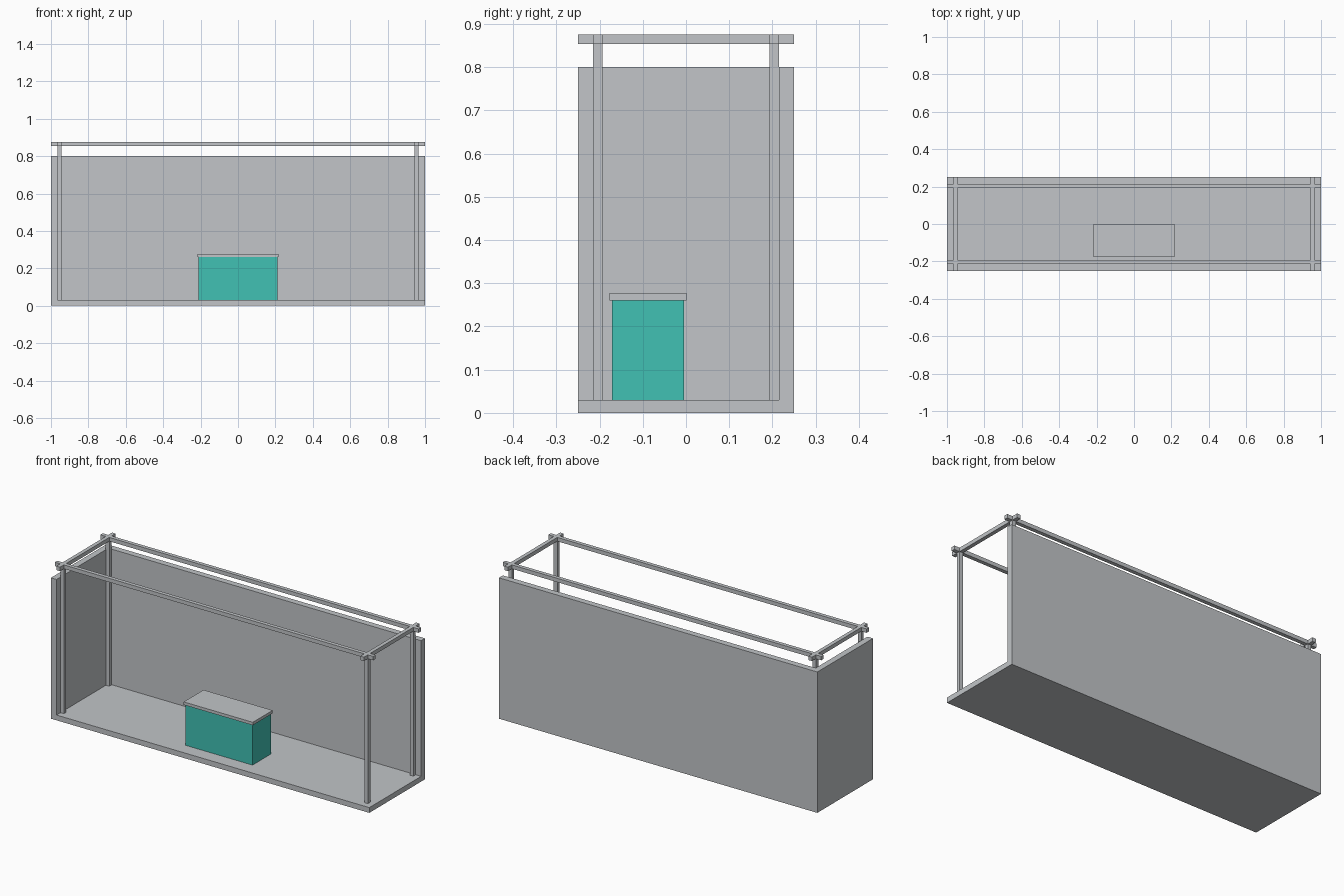
import bpy

if "Cube" in bpy.data.objects:
    bpy.data.objects.remove(bpy.data.objects["Cube"])


def material(name, rgb):
    m = bpy.data.materials.new(name)
    m.diffuse_color = (*rgb, 1.0)
    m.use_nodes = True
    m.node_tree.nodes["Principled BSDF"].inputs["Base Color"].default_value = m.diffuse_color
    return m


GREY = material("light grey", (0.539, 0.558, 0.578))
TEAL = material("teal", (0.053, 0.533, 0.456))


def box(name, x, y, z, mat=GREY):
    """Box from (min, max) ranges along each axis."""
    bpy.ops.mesh.primitive_cube_add(size=1)
    ob = bpy.context.object
    ob.name = name
    for v in ob.data.vertices:
        v.co = [r[0] if c < 0 else r[1] for c, r in zip(v.co, (x, y, z))]
    ob.data.materials.append(mat)
    return ob


def span(sign, inner, outer):
    """Mirrored range on the chosen side of the centre."""
    return tuple(sorted((sign * inner, sign * outer)))


FLOOR, WALL_TOP = 0.03, 0.80
BEAM_LOW, BEAM_TOP = 0.853, 0.875

# Booth shell: floor, back wall and left side wall
box("floor", (-0.965, 1), (-0.25, 0.215), (0, FLOOR))
box("back_wall", (-0.965, 1), (0.215, 0.25), (0, WALL_TOP))
box("side_wall", (-1, -0.965), (-0.25, 0.25), (0, WALL_TOP))

# Open frame: four posts carrying crossed beams with overhanging ends
for sx, side in ((-1, "left"), (1, "right")):
    px = span(sx, 0.944, 0.966)
    for sy, end in ((-1, "front"), (1, "back")):
        box(f"{end}_{side}_post", px, span(sy, 0.193, 0.215), (FLOOR, BEAM_LOW))
    box(f"{side}_beam", px, (-0.25, 0.25), (BEAM_LOW, BEAM_TOP))
for sy, end in ((-1, "front"), (1, "back")):
    box(f"{end}_beam", (-1, 1), span(sy, 0.193, 0.215), (BEAM_LOW, BEAM_TOP))

# Reception counter with an overhanging top
box("counter_body", (-0.211, 0.211), (-0.171, -0.005), (0.01, 0.26), TEAL)
box("counter_top", (-0.217, 0.217), (-0.177, 0.001), (0.26, 0.277))
